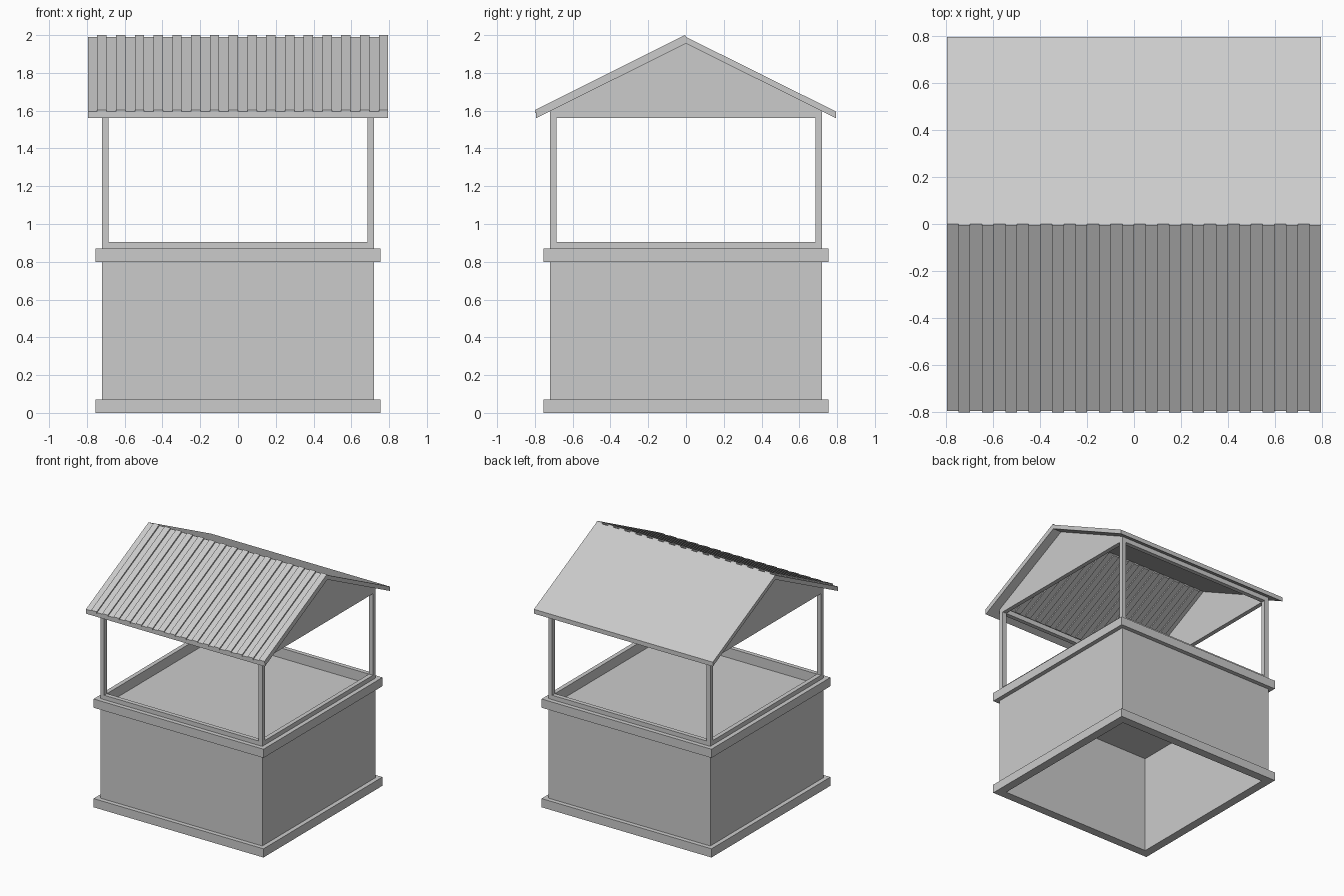
import bpy, bmesh

cube = bpy.data.objects.get("Cube")
if cube:
    bpy.data.objects.remove(cube, do_unlink=True)

grey = bpy.data.materials.new("plain grey")
grey.use_nodes = True
grey.diffuse_color = (0.6, 0.6, 0.6, 1)
grey.node_tree.nodes["Principled BSDF"].inputs["Base Color"].default_value = (0.6, 0.6, 0.6, 1)

OUT, INN = 0.72, 0.685      # outer and inner face of walls and posts
EAVE, SLOPE = 0.795, 0.497  # roof half width and pitch


def finish(name, bm):
    bmesh.ops.recalc_face_normals(bm, faces=bm.faces)
    mesh = bpy.data.meshes.new(name)
    bm.to_mesh(mesh)
    bm.free()
    mesh.materials.append(grey)
    obj = bpy.data.objects.new(name, mesh)
    bpy.context.collection.objects.link(obj)
    return obj


def add_prism(bm, profile, x0, x1):
    """Extrude a (y, z) profile from x0 to x1."""
    face = bm.faces.new([bm.verts.new((x0, y, z)) for y, z in profile])
    ext = bmesh.ops.extrude_face_region(bm, geom=[face])["geom"]
    verts = [g for g in ext if isinstance(g, bmesh.types.BMVert)]
    bmesh.ops.translate(bm, verts=verts, vec=(x1 - x0, 0, 0))


def prism(name, profile, x0, x1):
    bm = bmesh.new()
    add_prism(bm, profile, x0, x1)
    return finish(name, bm)


def box(name, x0, x1, y0, y1, z0, z1):
    return prism(name, [(y0, z0), (y1, z0), (y1, z1), (y0, z1)], x0, x1)


def ring(name, outer, inner, z0, z1):
    """Square frame, open in the middle."""
    bm = bmesh.new()
    loops = []
    for r, z in ((outer, z0), (outer, z1), (inner, z1), (inner, z0)):
        loops.append([bm.verts.new((sx * r, sy * r, z))
                      for sx, sy in ((-1, -1), (1, -1), (1, 1), (-1, 1))])
    for a, b in zip(loops, loops[1:] + loops[:1]):
        for i in range(4):
            j = (i + 1) % 4
            bm.faces.new((a[i], a[j], b[j], b[i]))
    return finish(name, bm)


# Hollow lower body
ring("plinth", 0.755, INN, 0, 0.07)
ring("walls", OUT, INN, 0.07, 0.80)
ring("counter", 0.755, INN, 0.80, 0.87)
ring("sill", OUT, INN, 0.87, 0.905)
box("counter_floor", -INN, INN, -INN, INN, 0.80, 0.825)


def under(y):
    """Height of the roof underside."""
    return 1.56 + (EAVE - abs(y)) * SLOPE


# Corner posts
for sx, side in ((-1, "right"), (1, "left")):
    for sy, end in ((-1, "front"), (1, "back")):
        x, y = sorted((sx * INN, sx * OUT)), sorted((sy * INN, sy * OUT))
        box(f"{end}_{side}_post", *x, *y, 0.905, 1.6)
    # Gable panel
    prism(f"{side}_gable", [(-OUT, 1.56), (OUT, 1.56), (OUT, under(OUT)),
                            (0, under(0)), (-OUT, under(OUT))], sx * INN, sx * OUT)

# Thin beams under the eaves
for sy, end in ((-1, "front"), (1, "back")):
    y = sorted((sy * INN, sy * OUT))
    box(f"{end}_header", -INN, INN, *y, 1.56, 1.6)

# Roof slab
T = 0.035
prism("roof", [(-EAVE, under(EAVE)), (-EAVE, under(EAVE) + T), (0, under(0) + T),
               (EAVE, under(EAVE) + T), (EAVE, under(EAVE)), (0, under(0))], -EAVE, EAVE)

# Raised slats on the front slope, with matching ribs inside
step = EAVE / 16
slats, ribs = bmesh.new(), bmesh.new()
slat_profile = [(-0.8, 1.588), (-0.8, 1.603), (-0.006, 2.0), (0.004, 1.985)]
rib_profile = [(-INN, under(INN) + 0.01), (-INN, under(INN) - 0.012),
               (0, under(0) - 0.012), (0, under(0) + 0.01)]
for i in range(16):
    x = -EAVE + step * (2 * i + 1)
    add_prism(slats, slat_profile, x, x + step)
    if abs(x + step / 2) < INN - step / 2:
        add_prism(ribs, rib_profile, x, x + step)
finish("roof_slats", slats)
finish("inner_ribs", ribs)
